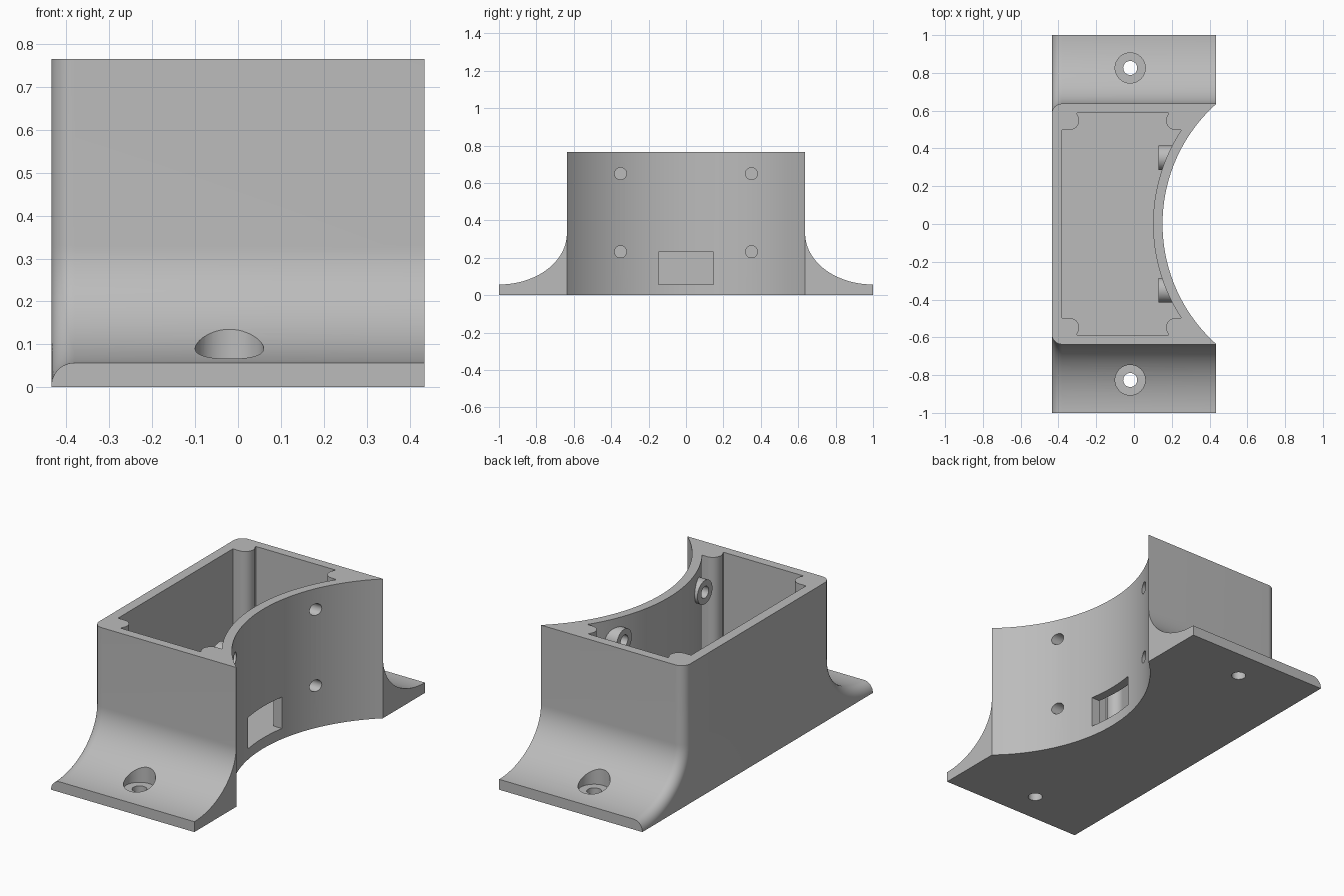
import bpy, bmesh
from math import sin, cos, pi, radians, sqrt
from mathutils import Matrix

cube = bpy.data.objects.get("Cube")
if cube:
    bpy.data.objects.remove(cube, do_unlink=True)

HALF_X, HALF_Y, TOP = 0.435, 0.637, 0.765
FOOT, SWEEP_TOP, ROUND = 0.057, 0.33, 0.054
CHANNEL_X, CHANNEL_R, WALL = 1.004, 0.853, 0.05

grey = bpy.data.materials.new("plain grey")
grey.use_nodes = True
grey.diffuse_color = (0.5, 0.5, 0.5, 1)
grey.node_tree.nodes["Principled BSDF"].inputs["Base Color"].default_value = (0.5, 0.5, 0.5, 1)


def finish(name, bm):
    bmesh.ops.recalc_face_normals(bm, faces=bm.faces)
    mesh = bpy.data.meshes.new(name)
    bm.to_mesh(mesh)
    bm.free()
    mesh.materials.append(grey)
    obj = bpy.data.objects.new(name, mesh)
    bpy.context.collection.objects.link(obj)
    return obj


def loft(name, rings):
    """Closed solid through a list of equal-length point rings."""
    bm = bmesh.new()
    loops = [[bm.verts.new(p) for p in ring] for ring in rings]
    for a, b in zip(loops, loops[1:]):
        for i in range(len(a)):
            j = (i + 1) % len(a)
            bm.faces.new((a[i], a[j], b[j], b[i]))
    bm.faces.new(loops[0])
    bm.faces.new(loops[-1])
    return finish(name, bm)


def cylinder(name, radius, start, length, axis="Z", segments=48):
    bm = bmesh.new()
    bmesh.ops.create_cone(bm, cap_ends=True, segments=segments, radius1=radius,
                          radius2=radius, depth=length,
                          matrix=Matrix.Translation((0, 0, length / 2)))
    if axis == "X":
        bm.transform(Matrix.Rotation(pi / 2, 4, "Y"))
    bm.transform(Matrix.Translation(start))
    return finish(name, bm)


def combine(target, tool, operation="DIFFERENCE"):
    mod = target.modifiers.new(tool.name, "BOOLEAN")
    mod.operation, mod.solver, mod.object = operation, "EXACT", tool
    bpy.context.view_layer.objects.active = target
    bpy.ops.object.modifier_apply(modifier=mod.name)
    bpy.data.objects.remove(tool, do_unlink=True)


def arc(cx, cy, r, a0, a1, n=16):
    angles = [radians(a0 + (a1 - a0) * i / n) for i in range(n + 1)]
    return [(cx + r * cos(a), cy + r * sin(a)) for a in angles]


# Side profile with swept feet, shrunk by d for the rounded edge
def profile(x, d):
    a, b = 1 - HALF_Y, SWEEP_TOP - FOOT
    half = [(1, 0)]
    for i in range(33):
        t = pi / 2 * i / 32
        ny, nz = -sin(t) / a, -cos(t) / b
        n = sqrt(ny * ny + nz * nz)
        half.append((1 - a * sin(t) + d * ny / n, SWEEP_TOP - b * cos(t) + d * nz / n))
    half.append((HALF_Y - d, TOP))
    return [(x, y, z) for y, z in half + [(-y, z) for y, z in reversed(half)]]


# Main housing, rounded along its back edge
rings = []
for i in range(13):
    t = pi / 2 * i / 12
    rings.append(profile(-HALF_X + ROUND * (1 - cos(t)), ROUND * (1 - sin(t))))
rings.append(profile(HALF_X, 0))
housing = loft("housing", rings)

# Cavity with corner posts and a curved inner wall
inner_r = CHANNEL_R + WALL
half = [(-0.38, 0.498)] + arc(-0.34, 0.548, 0.05, -90, 40) + [(-0.302, 0.587), (0.182, 0.587)]
half += arc(0.22, 0.548, 0.05, 140, 270)
for i in range(24):
    y = 0.498 * (1 - i / 24)
    half.append((CHANNEL_X - sqrt(inner_r ** 2 - y * y), y))
outline = half + [(CHANNEL_X - inner_r, 0)] + [(x, -y) for x, y in reversed(half)]
combine(housing, loft("cavity", [[(x, y, z) for x, y in outline] for z in (0.055, 1)]))

# Standoffs inside the curved wall
spots = [(y, z) for y in (-0.35, 0.35) for z in (0.232, 0.65)]
for y, z in spots:
    combine(housing, cylinder("standoff", 0.065, (0.13, y, z), 0.12, "X"), "UNION")

# Curved channel on the left side
combine(housing, cylinder("channel", CHANNEL_R, (CHANNEL_X, 0, -0.5), 2, "Z", 192))

# Small bores through the standoffs
for y, z in spots:
    combine(housing, cylinder("bore", 0.032, (0.05, y, z), 0.4, "X", 32))

# Rectangular window in the curved wall
window = [[(x, y, z) for y, z in ((-0.147, 0.058), (0.147, 0.058), (0.147, 0.23), (-0.147, 0.23))]
          for x in (0, 0.3)]
combine(housing, loft("window", window))

# Counterbored screw holes in the feet
for y in (-0.826, 0.826):
    combine(housing, cylinder("counterbore", 0.08, (-0.02, y, 0.048), 0.5))
    combine(housing, cylinder("screw_hole", 0.037, (-0.02, y, -0.1), 0.4))

bpy.ops.object.select_all(action="DESELECT")
housing.select_set(True)
bpy.context.view_layer.objects.active = housing
bpy.ops.object.shade_smooth_by_angle(angle=radians(30))
